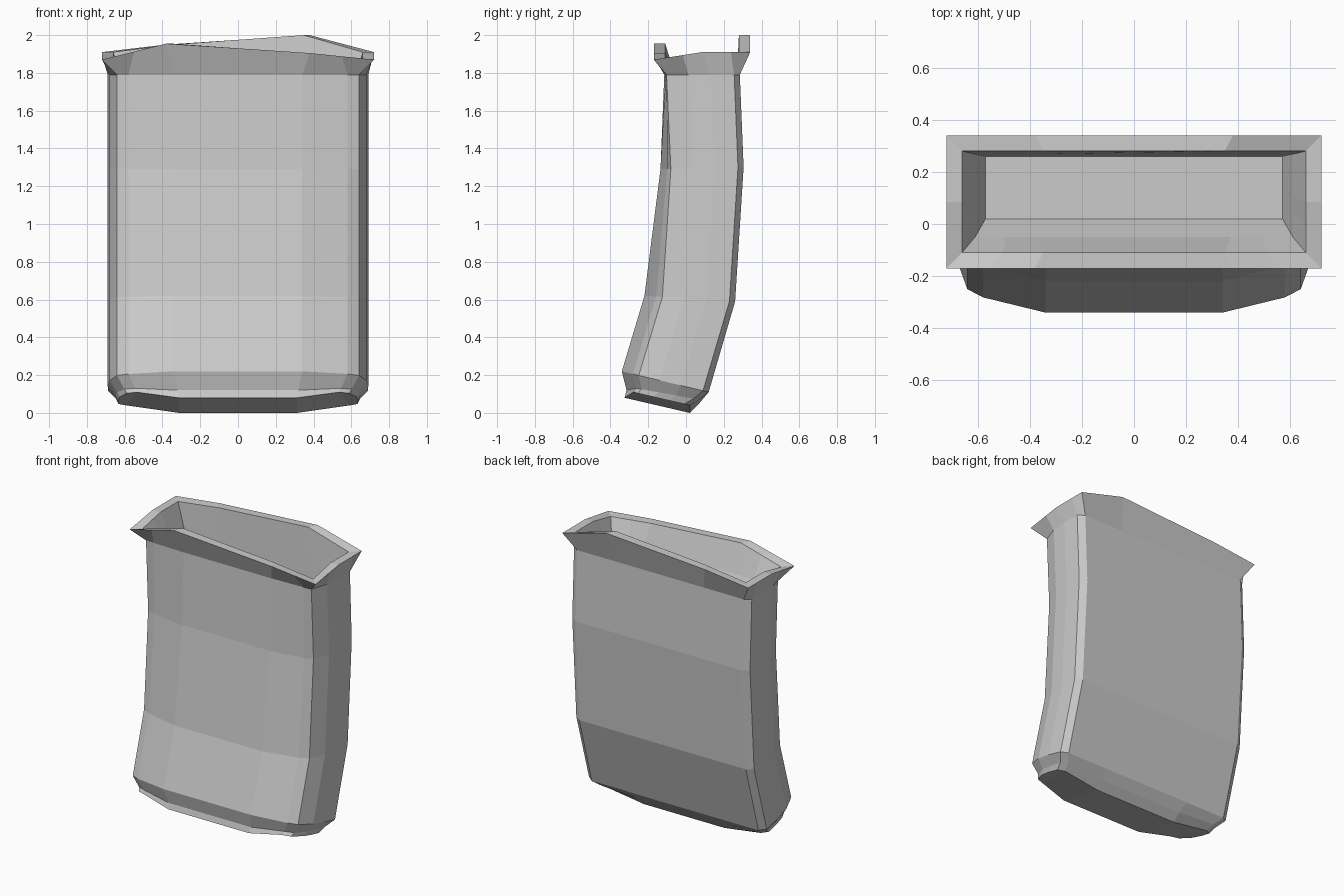
import bpy
import bmesh

cube = bpy.data.objects.get("Cube")
if cube:
    bpy.data.objects.remove(cube)

grey = bpy.data.materials.new("light_grey")
grey.use_nodes = True
grey.diffuse_color = (0.6, 0.6, 0.6, 1)
grey.node_tree.nodes["Principled BSDF"].inputs["Base Color"].default_value = (0.6, 0.6, 0.6, 1)

HALF = 8  # points on each half of a ring, running from front to back


def mirrored(half):
    """Complete a half ring with its mirror image."""
    return half + [(-x, y, z) for x, y, z in reversed(half)]


def body_ring(front, back, bow, width=1.0, lift=0.0):
    """Bowed front, bulging sides and flat back, tilted from front to back."""
    (yf, zf), (yb, zb) = front, back
    corner = yf + bow
    span = yb - corner
    outline = [(0.34, yf), (0.58, yf + bow * 0.65), (0.64, corner),
               (0.68, corner + span * 0.3), (0.69, corner + span * 0.6),
               (0.688, yb - 0.03), (0.645, yb), (0.34, yb)]
    half = []
    for x, y in outline:
        z = zf + (zb - zf) * (y - yf) / (yb - yf)
        half.append((x * width, y, z + (lift if x > 0.5 else 0)))
    return mirrored(half)


def rect_ring(hx, mid, yf, yb, height):
    """Rectangular ring whose height is given by a function of x and y."""
    d = yb - yf
    half = [(mid, yf), ((mid + hx) / 2, yf), (hx, yf), (hx, yf + d * 0.3),
            (hx, yf + d * 0.5), (hx, yf + d * 0.8), (hx, yb), (mid, yb)]
    pts = half + [(-x, y) for x, y in reversed(half)]
    return [(x, y, height(x / hx, (y - yf) / d)) for x, y in pts]


def wavy(u, v):
    """Rim height: low corners, raised edges, twisted from left to right."""
    corner = 1.87 + 0.04 * min(1, v * 2)
    peak_front = 1.93 - 0.047 * u
    peak_back = 1.975 + 0.047 * u
    if v < 0.01 or v > 0.99:
        peak = peak_front if v < 0.5 else peak_back
        mid = 0.38 / 0.72
        sign = 1 if u > 0 else -1
        peak = (1.93 - 0.025 * sign) if v < 0.5 else (1.975 + 0.025 * sign)
        return peak + (corner - peak) * max(0, (abs(u) - mid) / (1 - mid))
    return corner


rings = [
    # base and curved outer shell
    body_ring((-0.325, 0.08), (0.02, 0.0), 0.07, 0.92, 0.04),
    body_ring((-0.315, 0.12), (0.07, 0.05), 0.08, 0.94, 0.02),
    body_ring((-0.34, 0.22), (0.12, 0.11), 0.09),
    body_ring((-0.22, 0.62), (0.26, 0.59), 0.095),
    body_ring((-0.135, 1.29), (0.305, 1.3), 0.055),
    body_ring((-0.115, 1.79), (0.285, 1.79), 0.012),
    # flared lip
    rect_ring(0.72, 0.38, -0.17, 0.34, wavy),
    rect_ring(0.66, 0.348, -0.11, 0.28, wavy),
    # recessed funnel
    rect_ring(0.61, 0.37, -0.05, 0.268, lambda u, v: 1.76),
    rect_ring(0.57, 0.37, 0.02, 0.26, lambda u, v: 1.62),
]

bm = bmesh.new()
loops = [[bm.verts.new(p) for p in ring] for ring in rings]
n = HALF * 2

# walls between neighbouring rings
for low, high in zip(loops, loops[1:]):
    for i in range(n):
        j = (i + 1) % n
        bm.faces.new((low[i], low[j], high[j], high[i]))

# base and funnel floor, made of strips running front to back
for ring in (loops[0], loops[-1]):
    bm.faces.new((ring[0], ring[HALF - 1], ring[HALF], ring[n - 1]))
    for side in (ring[:HALF], ring[HALF:][::-1]):
        for i in range(HALF // 2 - 1):
            bm.faces.new((side[i], side[i + 1], side[HALF - 2 - i], side[HALF - 1 - i]))

bmesh.ops.recalc_face_normals(bm, faces=bm.faces)
mesh = bpy.data.meshes.new("curved_container")
bm.to_mesh(mesh)
bm.free()
mesh.materials.append(grey)
container = bpy.data.objects.new("curved_container", mesh)
bpy.context.collection.objects.link(container)
